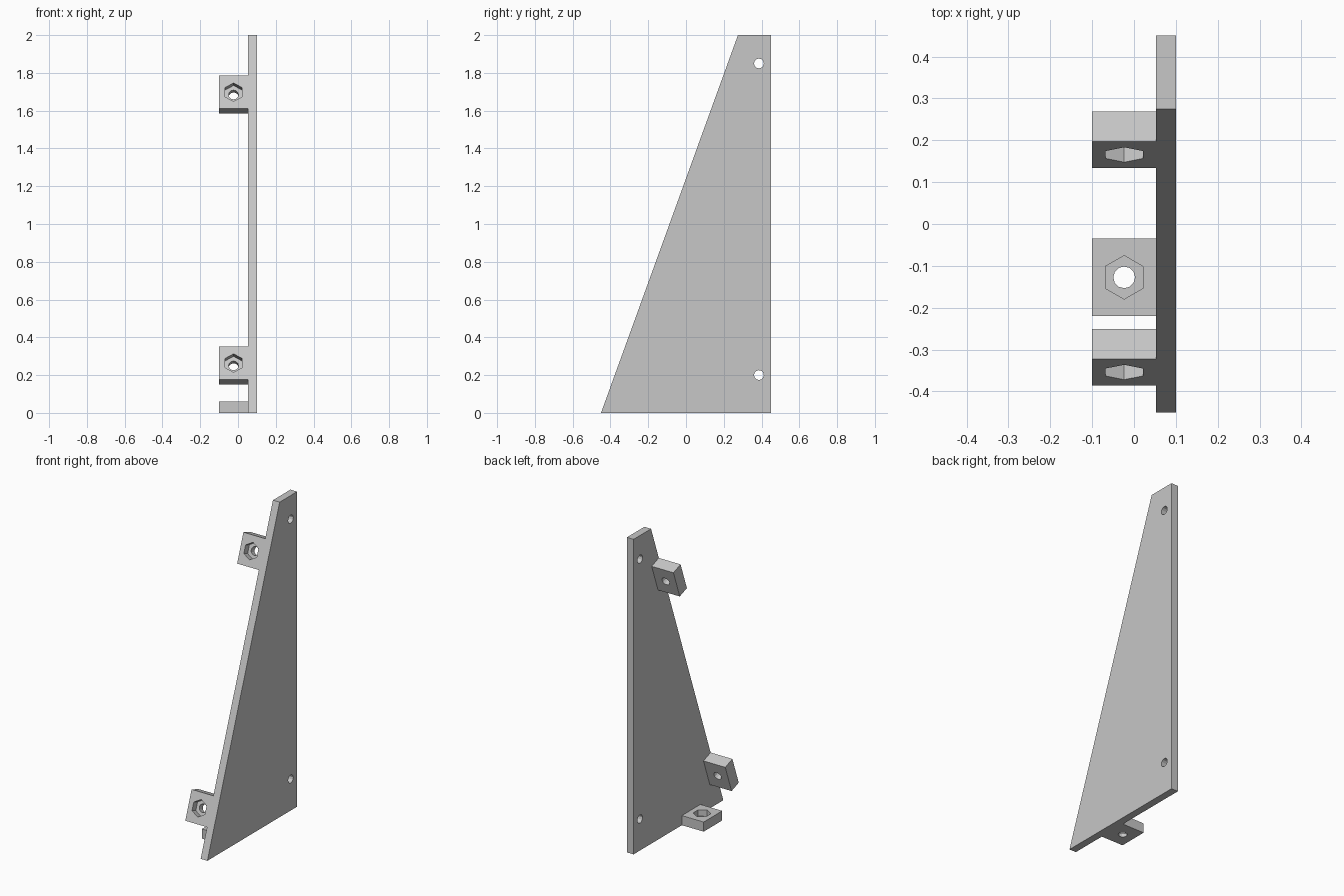
import bpy, bmesh
from math import sin, cos, pi, atan2
from mathutils import Matrix, Vector

cube = bpy.data.objects.get("Cube")
if cube:
    bpy.data.objects.remove(cube, do_unlink=True)

GREY = (0.57, 0.57, 0.57, 1)
mat = bpy.data.materials.new("light grey")
mat.use_nodes = True
mat.diffuse_color = GREY
mat.node_tree.nodes["Principled BSDF"].inputs["Base Color"].default_value = GREY


def prism(name, outline, z0, z1, frame):
    """Extrude a local XY outline from z0 to z1, then place it with frame."""
    bm = bmesh.new()
    face = bm.faces.new([bm.verts.new((x, y, z0)) for x, y in outline])
    ext = bmesh.ops.extrude_face_region(bm, geom=[face])["geom"]
    top = [v for v in ext if isinstance(v, bmesh.types.BMVert)]
    bmesh.ops.translate(bm, verts=top, vec=(0, 0, z1 - z0))
    bmesh.ops.recalc_face_normals(bm, faces=bm.faces)
    bm.transform(frame)
    mesh = bpy.data.meshes.new(name)
    bm.to_mesh(mesh)
    bm.free()
    mesh.materials.append(mat)
    ob = bpy.data.objects.new(name, mesh)
    bpy.context.collection.objects.link(ob)
    return ob


def ring(radius, sides, cx=0, cy=0):
    """Regular polygon with a corner on +Y."""
    return [(cx - radius * sin(2 * pi * i / sides), cy + radius * cos(2 * pi * i / sides))
            for i in range(sides)]


def cut(target, cutter):
    """Subtract cutter from target and discard it."""
    mod = target.modifiers.new("cut", 'BOOLEAN')
    mod.operation = 'DIFFERENCE'
    mod.solver = 'EXACT'
    mod.object = cutter
    cutter.hide_render = True
    bpy.context.view_layer.objects.active = target
    bpy.ops.object.modifier_apply(modifier=mod.name)
    bpy.data.objects.remove(cutter, do_unlink=True)


# Tapered side plate with two screw holes near its straight rear edge
INNER, OUTER = 0.053, 0.1
FOOT, TIP, BACK, HEIGHT = -0.45, 0.275, 0.45, 2.0
side_frame = Matrix(((0, 0, 1, 0), (1, 0, 0, 0), (0, 1, 0, 0), (0, 0, 0, 1)))
plate = prism("side_plate", [(FOOT, 0), (BACK, 0), (BACK, HEIGHT), (TIP, HEIGHT)],
              INNER, OUTER, side_frame)
for z in (0.2, 1.85):
    cut(plate, prism("plate_hole", ring(0.026, 12, 0.386, z), 0, 0.2, side_frame))


# Mounting tabs: a block with a hexagonal nut pocket and a screw hole
def tab(name, centre, tilt, thick, pocket=0.04):
    frame = Matrix.Translation(centre) @ Matrix.Rotation(tilt, 4, 'X')
    w, h = (INNER + OUTER) / 2, 0.093
    ob = prism(name, [(-w, -h), (w, -h), (w, h), (-w, h)], -thick, 0, frame)
    cut(ob, prism("nut_pocket", ring(0.052, 6), -pocket, 0.05, frame))
    cut(ob, prism("screw_hole", ring(0.026, 12), -0.2, 0.05, frame))


MID_X = (INNER - OUTER) / 2
slope = (TIP - FOOT) / HEIGHT
lean = atan2(HEIGHT, TIP - FOOT)
for name, z in (("lower_front_tab", 0.264), ("upper_front_tab", 1.698)):
    tab(name, Vector((MID_X, FOOT + slope * z, z)), lean, 0.076)
tab("base_tab", Vector((MID_X, -0.1275, 0.061)), 0, 0.061)
